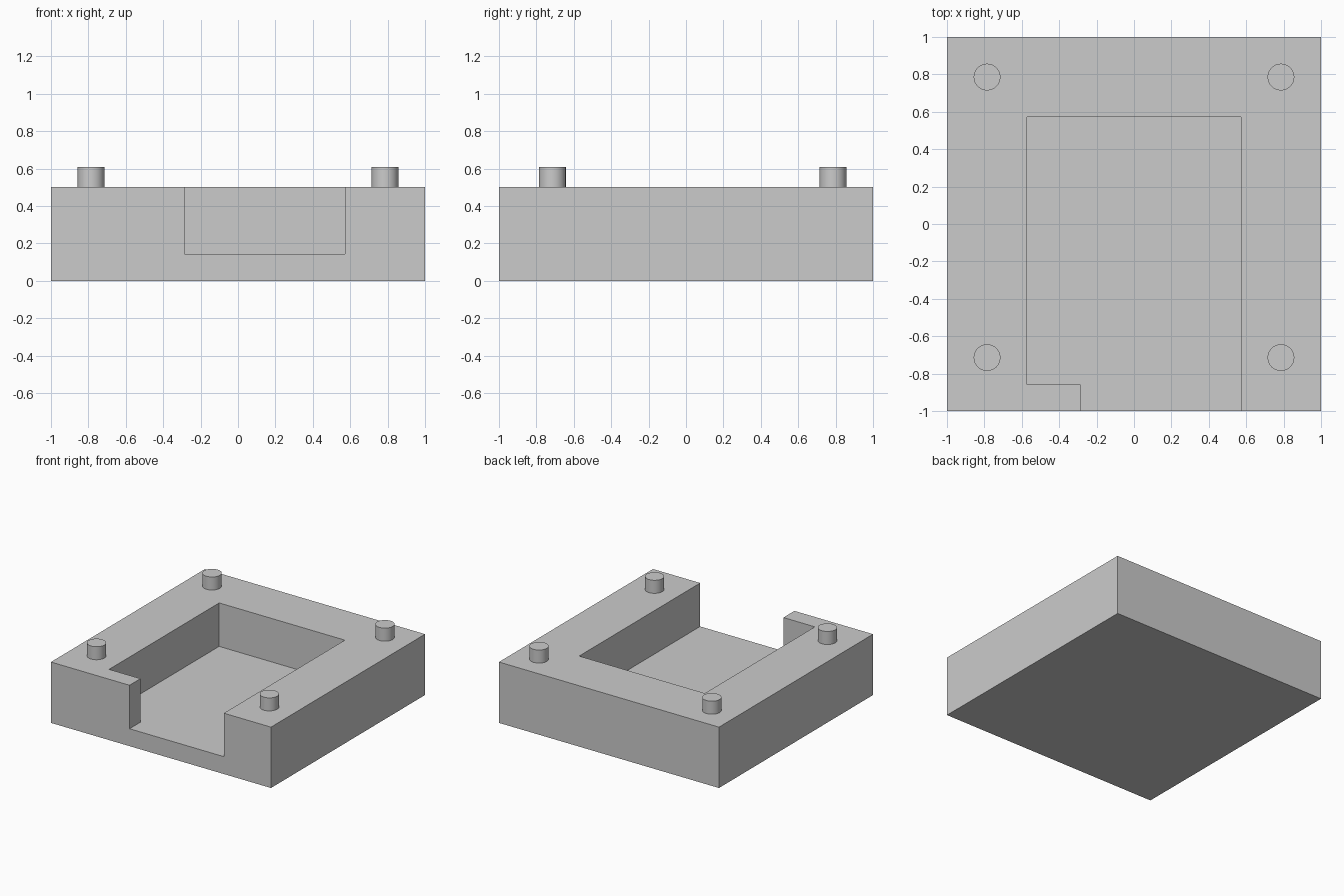
import bpy
import bmesh

default_cube = bpy.data.objects.get("Cube")
if default_cube:
    bpy.data.objects.remove(default_cube, do_unlink=True)

U = 1 / 7            # layout module
HEIGHT = 0.5
FLOOR = U
PEG_RADIUS = U / 2
PEG_TOP = HEIGHT + 0.75 * U

grey = bpy.data.materials.new("plain grey")
grey.use_nodes = True
colour = (0.6, 0.6, 0.6, 1)
grey.diffuse_color = colour
grey.node_tree.nodes["Principled BSDF"].inputs["Base Color"].default_value = colour


def prism(name, outline, z0, z1):
    """Extrude a flat outline from z0 up to z1."""
    bm = bmesh.new()
    base = bm.faces.new([bm.verts.new((x, y, z0)) for x, y in outline])
    top = bmesh.ops.extrude_face_region(bm, geom=[base], use_keep_orig=True)["geom"]
    bmesh.ops.translate(bm, vec=(0, 0, z1 - z0),
                        verts=[v for v in top if isinstance(v, bmesh.types.BMVert)])
    bmesh.ops.recalc_face_normals(bm, faces=bm.faces)
    mesh = bpy.data.meshes.new(name)
    bm.to_mesh(mesh)
    bm.free()
    mesh.materials.append(grey)
    obj = bpy.data.objects.new(name, mesh)
    bpy.context.collection.objects.link(obj)
    return obj


# Solid block
block = prism("tray_block", [(-1, -1), (1, -1), (1, 1), (-1, 1)], 0, HEIGHT)

# Pocket with an off-centre opening through the front wall
pocket = prism("pocket_cutter",
               [(-2 * U, -1.2), (4 * U, -1.2), (4 * U, 4 * U),
                (-4 * U, 4 * U), (-4 * U, -6 * U), (-2 * U, -6 * U)],
               FLOOR, HEIGHT + 0.2)
pocket.hide_render = True
cut = block.modifiers.new("pocket", 'BOOLEAN')
cut.operation = 'DIFFERENCE'
cut.solver = 'EXACT'
cut.object = pocket
bpy.ops.object.select_all(action='DESELECT')
bpy.context.view_layer.objects.active = block
block.select_set(True)
bpy.ops.object.modifier_apply(modifier=cut.name)
bpy.data.objects.remove(pocket, do_unlink=True)

# Locating pegs at the corners
for side, x in (("right", -5.5 * U), ("left", 5.5 * U)):
    for end, y in (("front", -5 * U), ("back", 5.5 * U)):
        sunk = 0.02
        depth = PEG_TOP - HEIGHT + sunk
        bpy.ops.mesh.primitive_cylinder_add(
            vertices=48, radius=PEG_RADIUS, depth=depth,
            location=(x, y, PEG_TOP - depth / 2))
        peg = bpy.context.object
        peg.name = f"{end}_{side}_peg"
        peg.data.materials.append(grey)
        bpy.ops.object.shade_smooth_by_angle()
